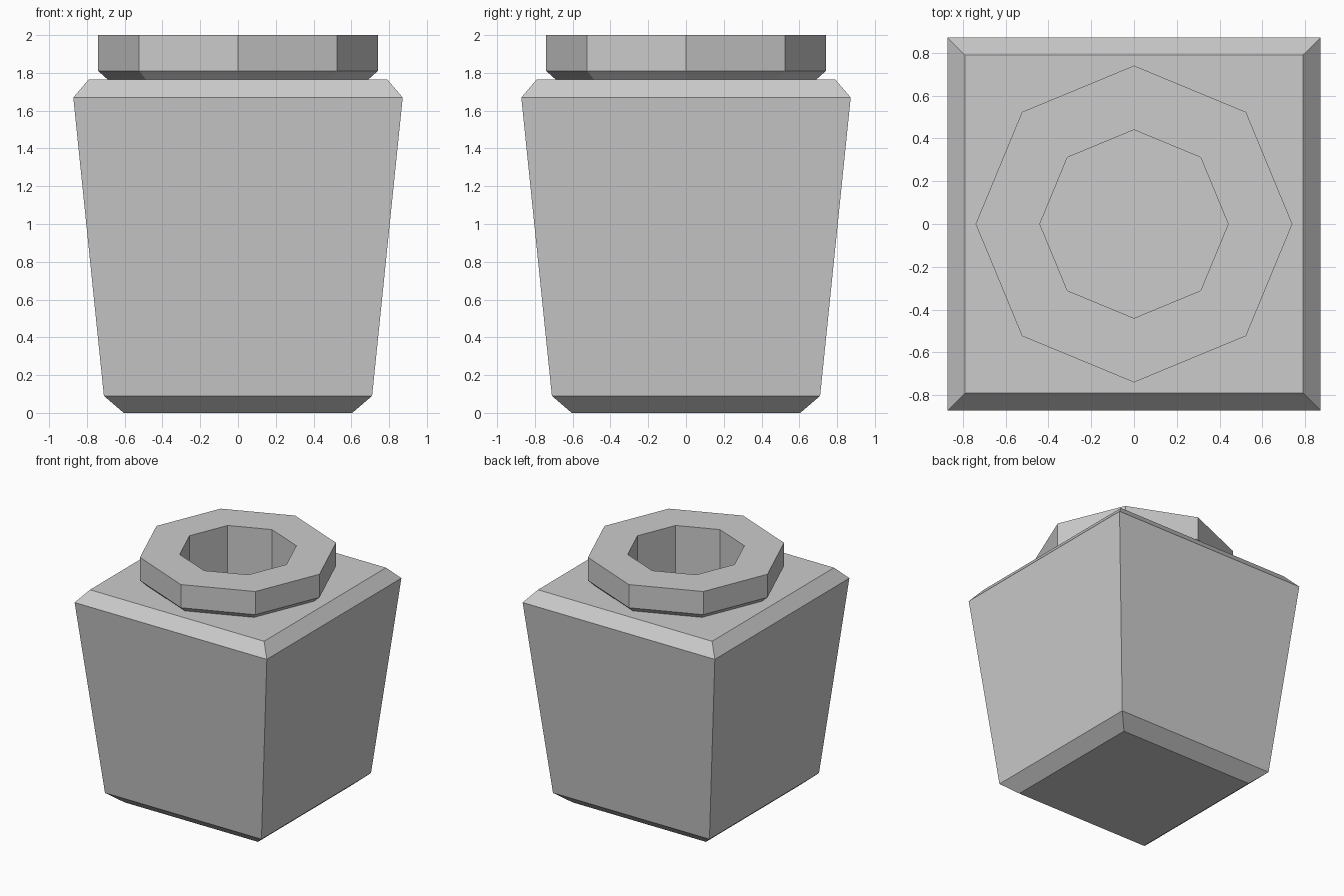
import bpy, bmesh, math

if "Cube" in bpy.data.objects:
    bpy.data.objects.remove(bpy.data.objects["Cube"])


def ring(bm, size, z, square):
    """Eight points: an octagon of radius size, or a square of half-width size."""
    pts = []
    for i in range(8):
        a = i * math.pi / 4
        r = size * (math.sqrt(2) if square and i % 2 else 1)
        pts.append(bm.verts.new((r * math.cos(a), r * math.sin(a), z)))
    return pts


# Section sizes from the base, up the outside, over the lip and down the inside
sections = [
    # outer body
    (0.605, 0.0, True), (0.71, 0.09, True), (0.872, 1.67, True), (0.79, 1.765, True),
    # neck collar and lip
    (0.69, 1.765, False), (0.74, 1.81, False), (0.74, 2.0, False), (0.44, 2.0, False),
    # hollow inside
    (0.44, 1.48, False), (0.54, 1.48, True), (0.58, 1.43, True),
    (0.47, 0.35, True), (0.455, 0.28, True),
]

bm = bmesh.new()
rings = [ring(bm, *s) for s in sections]
for low, high in zip(rings, rings[1:]):
    for i in range(8):
        j = (i + 1) % 8
        bm.faces.new((low[i], low[j], high[j], high[i]))

# Base and inner floor
bm.faces.new(rings[0][::-1])
bm.faces.new(rings[-1])

# Join the coplanar halves of each square side
bmesh.ops.recalc_face_normals(bm, faces=bm.faces)
bmesh.ops.dissolve_limit(bm, angle_limit=math.radians(1),
                         verts=bm.verts[:], edges=[e for e in bm.edges
                         if all(v.co.z < 1.7 for v in e.verts)])

mesh = bpy.data.meshes.new("square_jar")
bm.to_mesh(mesh)
bm.free()
jar = bpy.data.objects.new("square_jar", mesh)
bpy.context.collection.objects.link(jar)
